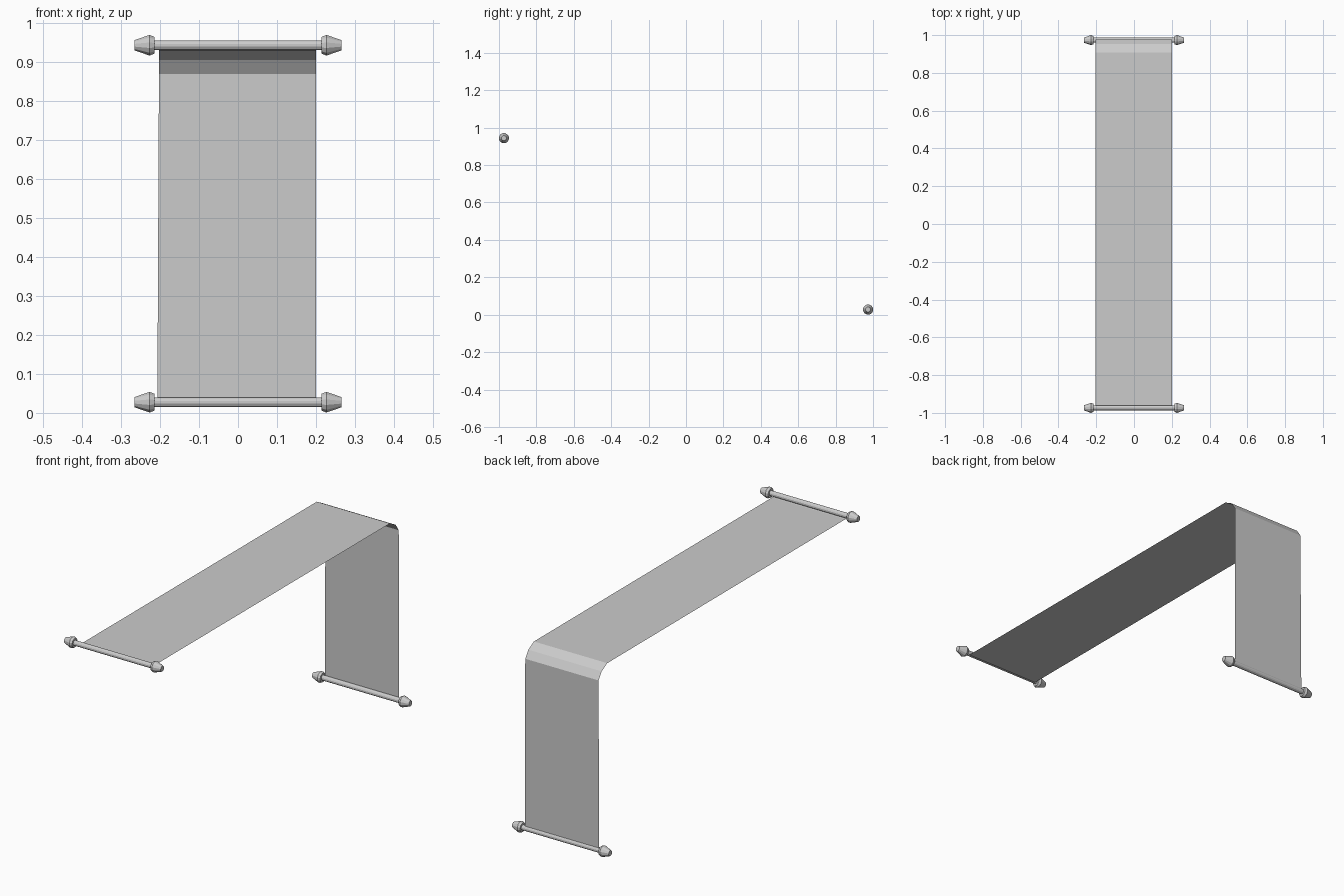
import bpy, bmesh, math

if "Cube" in bpy.data.objects:
    bpy.data.objects.remove(bpy.data.objects["Cube"])

SIDES = 12


def make_object(name, bm):
    mesh = bpy.data.meshes.new(name)
    bm.to_mesh(mesh)
    bm.free()
    obj = bpy.data.objects.new(name, mesh)
    bpy.context.collection.objects.link(obj)
    return obj


def lathe_x(name, profile, y, z, flip=1):
    """Closed solid turned around an x-parallel axis; profile is (x, radius)."""
    bm = bmesh.new()
    rings = []
    for x, r in profile:
        ring = []
        for i in range(SIDES):
            a = 2 * math.pi * (i + 0.5) / SIDES
            ring.append(bm.verts.new((flip * x, y + r * math.cos(a), z + r * math.sin(a))))
        rings.append(ring)
    for a, b in zip(rings, rings[1:]):
        for i in range(SIDES):
            j = (i + 1) % SIDES
            bm.faces.new((a[i], a[j], b[j], b[i]))
    bm.faces.new(rings[0])
    bm.faces.new(rings[-1])
    bmesh.ops.recalc_face_normals(bm, faces=bm.faces)
    return make_object(name, bm)


# Two rollers, each a thin rod with tapered knobs
knob = [(0.215, 0.0225), (0.227, 0.0275), (0.266, 0.0135)]
for label, y, z in (("upper", -0.9735, 0.944), ("lower", 0.9735, 0.0275)):
    lathe_x(f"{label}_rod", [(-0.217, 0.013), (0.217, 0.013)], y, z)
    for side, flip in (("left", -1), ("right", 1)):
        lathe_x(f"{label}_{side}_knob", knob, y, z, flip)

# Single-layer cloth sheet: flat run, rounded fold, vertical drop
# each row is (y, z, left edge x)
path = [(-0.982, 0.936, -0.203), (-0.962, 0.931, -0.203), (0.908, 0.930, -0.203),
        (0.952, 0.906, -0.203), (0.976, 0.870, -0.203), (0.978, 0.035, -0.207)]
bm = bmesh.new()
rows = [(bm.verts.new((left, y, z)), bm.verts.new((0.2, y, z))) for y, z, left in path]
for (a, b), (c, d) in zip(rows, rows[1:]):
    bm.faces.new((a, b, d, c))
make_object("scroll_sheet", bm)
